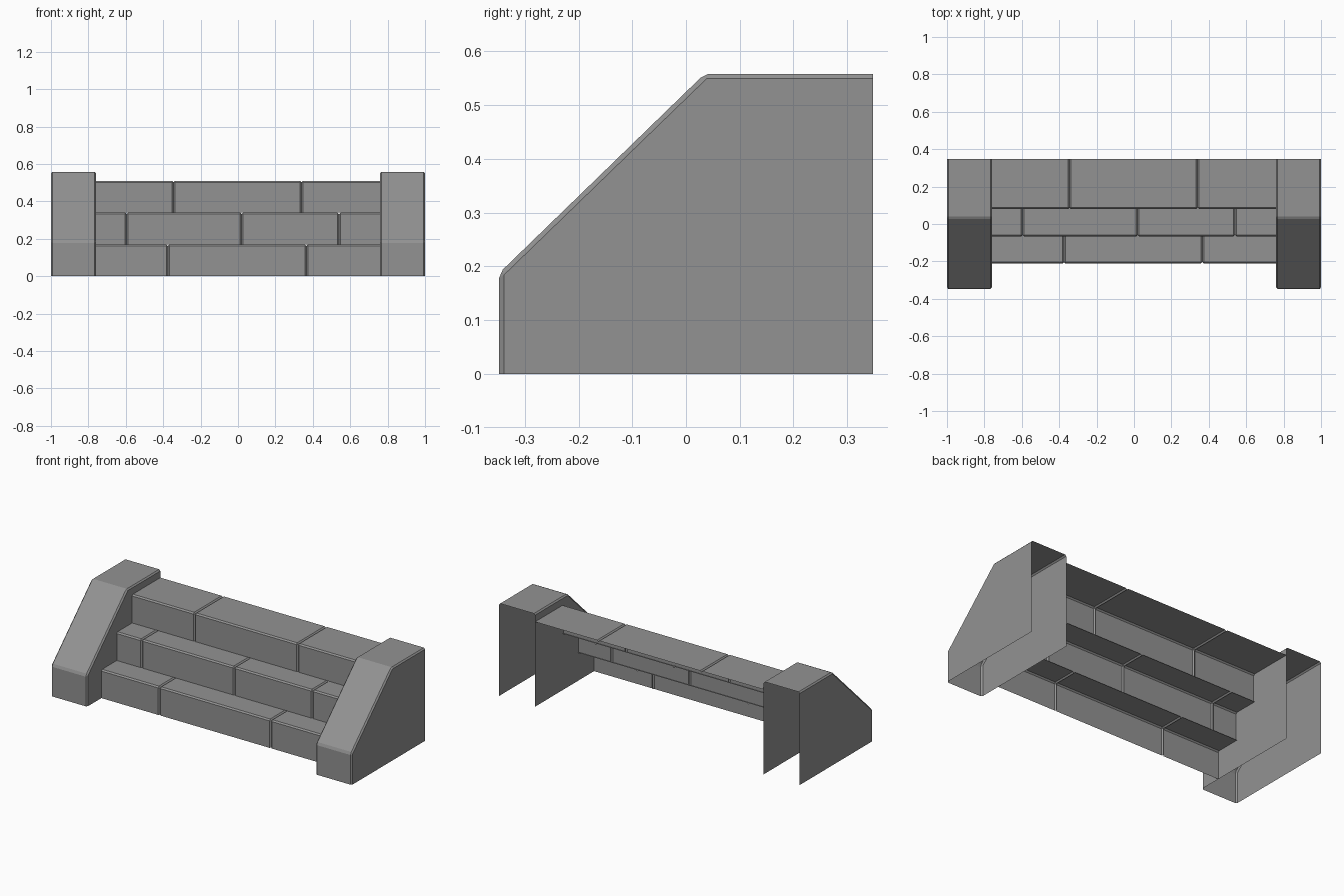
import bpy
import bmesh

cube = bpy.data.objects.get("Cube")
if cube:
    bpy.data.objects.remove(cube)

stone = bpy.data.materials.new("grey_stone")
stone.use_nodes = True
colour = (0.29, 0.29, 0.29, 1)
stone.diffuse_color = colour
stone.node_tree.nodes["Principled BSDF"].inputs["Base Color"].default_value = colour

BACK = 0.348      # open rear edge
INNER = 0.76      # inside face of the cheek walls
RISE = 0.17       # height of one step


def loft(name, rows, cap_corner=None):
    """Skin a strip through (x, profile) rows; optionally close both ends."""
    bm = bmesh.new()
    rings = [[bm.verts.new((x, y, z)) for y, z in profile] for x, profile in rows]
    for a, b in zip(rings, rings[1:]):
        for i in range(len(a) - 1):
            bm.faces.new((a[i], b[i], b[i + 1], a[i + 1]))
    if cap_corner:
        for ring, (x, _) in ((rings[0], rows[0]), (rings[-1], rows[-1])):
            bm.faces.new(ring + [bm.verts.new((x, *cap_corner))])
    bmesh.ops.remove_doubles(bm, verts=bm.verts, dist=0.0001)
    bmesh.ops.recalc_face_normals(bm, faces=bm.faces)
    if sum(f.normal.z * f.calc_area() for f in bm.faces) < 0:
        bmesh.ops.reverse_faces(bm, faces=bm.faces)
    mesh = bpy.data.meshes.new(name)
    bm.to_mesh(mesh)
    bm.free()
    mesh.materials.append(stone)
    obj = bpy.data.objects.new(name, mesh)
    bpy.context.collection.objects.link(obj)
    return obj


# Sloped cheek walls: hollow, open at the back and underneath
outer = [(-BACK, 0), (-BACK, 0.178), (-0.341, 0.194),
         (0.027, 0.551), (0.041, 0.558), (BACK, 0.558)]
low, high = (-0.339, 0.184), (0.039, 0.55)
inset = [(-0.339, 0), low, low, high, high, (BACK, 0.55)]
edge = 0.008
for name, x0, x1 in (("right_cheek_wall", -1, -INNER), ("left_cheek_wall", INNER, 1)):
    loft(name, [(x0, inset), (x0 + edge, outer), (x1 - edge, outer), (x1, inset)],
         cap_corner=(BACK, 0))

# Steps: each is a row of blocks with chamfered top edges and joints
BEVEL = 0.008
risers = [-0.212, -0.066, 0.08, BACK]
joints = [[-0.375, 0.365], [-0.595, 0.02, 0.54], [-0.345, 0.34]]
for s, cuts in enumerate(joints):
    front, z0, z1 = risers[s], s * RISE, (s + 1) * RISE
    rear = min(risers[s + 1] + BEVEL, BACK)
    face = [(front, z0), (front, z1 - BEVEL), (front + BEVEL, z1), (rear, z1)]
    corner = (front + BEVEL, z1 - BEVEL)
    groove = [(front + BEVEL, z0), corner, corner, (rear, z1 - BEVEL)]
    ends = [-INNER] + cuts + [INNER]
    for b, (xa, xb) in enumerate(zip(ends, ends[1:])):
        rows = []
        if xa in cuts:
            rows.append((xa, groove))
        rows.append((xa + BEVEL * (xa in cuts), face))
        rows.append((xb - BEVEL * (xb in cuts), face))
        if xb in cuts:
            rows.append((xb, groove))
        loft(f"step_{s + 1}_block_{b + 1}", rows)
